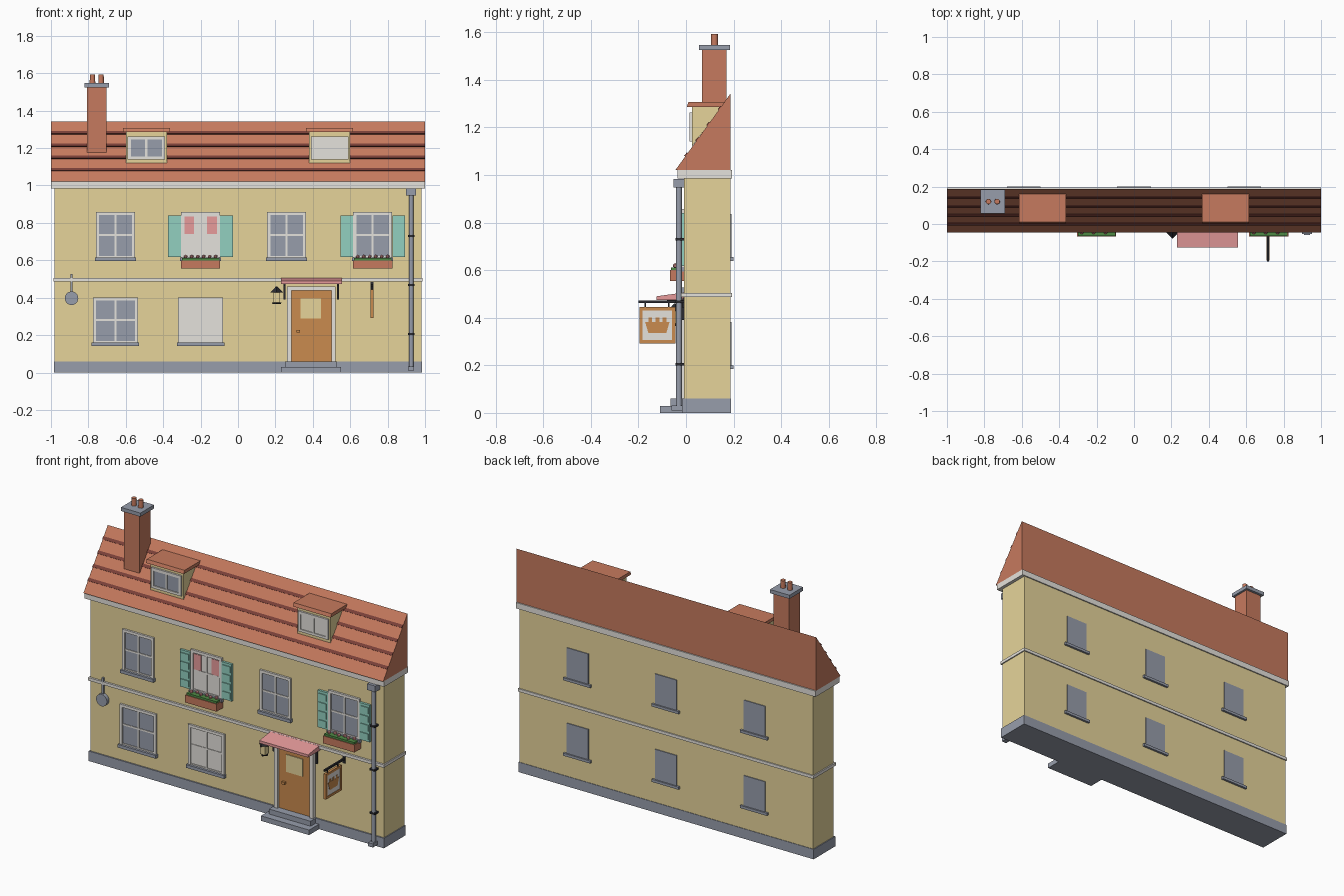
import bpy, bmesh, math
from mathutils import Matrix, Vector

if "Cube" in bpy.data.objects:
    bpy.data.objects.remove(bpy.data.objects["Cube"])


def srgb(h):
    v = [int(h[i:i + 2], 16) / 255 for i in (0, 2, 4)]
    return [c / 12.92 if c < 0.04045 else ((c + 0.055) / 1.055) ** 2.4 for c in v] + [1]


def mat(name, h):
    m = bpy.data.materials.new(name)
    m.diffuse_color = srgb(h)
    m.use_nodes = True
    m.node_tree.nodes["Principled BSDF"].inputs["Base Color"].default_value = m.diffuse_color
    return m


CREAM = mat("cream plaster", "E6D49A")
SLATE = mat("slate grey", "979DAB")
WHITE = mat("off white", "E5E2DC")
CLAY = mat("terracotta", "C67A5E")
DARK = mat("dark clay", "7A4038")
TEAL = mat("teal paint", "92D0C0")
PINK = mat("pink", "E89C9C")
WOOD = mat("orange wood", "CA8B4E")
IRON = mat("black iron", "2B2B30")
GREEN = mat("leaf green", "4F8A45")


def finish(bm, name, m):
    bmesh.ops.recalc_face_normals(bm, faces=bm.faces)
    me = bpy.data.meshes.new(name)
    bm.to_mesh(me)
    bm.free()
    me.materials.append(m)
    ob = bpy.data.objects.new(name, me)
    bpy.context.collection.objects.link(ob)
    return ob


def boxes(name, m, *items):
    """Each item is x0, x1, y0, y1, z0, z1."""
    bm = bmesh.new()
    for x0, x1, y0, y1, z0, z1 in items:
        mx = Matrix.Translation(((x0 + x1) / 2, (y0 + y1) / 2, (z0 + z1) / 2))
        mx = mx @ Matrix.Diagonal((x1 - x0, y1 - y0, z1 - z0, 1))
        bmesh.ops.create_cube(bm, size=1, matrix=mx)
    return finish(bm, name, m)


def prism(name, m, profile, x0, x1):
    """Extrude a y-z profile along x."""
    bm = bmesh.new()
    f = bm.faces.new([bm.verts.new((x0, y, z)) for y, z in profile])
    g = bmesh.ops.extrude_face_region(bm, geom=[f])["geom"]
    bmesh.ops.translate(bm, verts=[v for v in g if isinstance(v, bmesh.types.BMVert)], vec=(x1 - x0, 0, 0))
    return finish(bm, name, m)


def rods(name, m, *items, n=16):
    """Each item is start, end, start radius, end radius."""
    bm = bmesh.new()
    for a, b, r0, r1 in items:
        a, b = Vector(a), Vector(b)
        d = b - a
        mx = Matrix.Translation((a + b) / 2) @ d.to_track_quat('Z', 'Y').to_matrix().to_4x4()
        bmesh.ops.create_cone(bm, cap_ends=True, segments=n, radius1=r0, radius2=r1, depth=d.length, matrix=mx)
    ob = finish(bm, name, m)
    if n > 8:
        ob.data.shade_smooth()
        ob.data.set_sharp_from_angle(angle=math.radians(40))
    return ob


F, B = -0.008, 0.187  # front and back wall planes

# Main walls, plinth, string course and cornice
boxes("walls", CREAM, (-.98, .98, F, B, .06, 1.0))
boxes("plinth", SLATE, (-.985, .985, -.016, .19, 0, .06))
boxes("string_course", WHITE, (-.987, .987, -.02, .194, .487, .505))
boxes("cornice", WHITE, (-1, 1, -.036, .194, .985, 1.02))

# Lean-to roof with raised dark course lines
E, R = (-.045, 1.02), (B, 1.342)
prism("roof", CLAY, [E, R, (B, 1.02)], -1, 1)
L = math.hypot(R[0] - E[0], R[1] - E[1])
dy, dz = (R[0] - E[0]) / L, (R[1] - E[1]) / L
for z in (1.085, 1.15, 1.214, 1.281):
    y = E[0] + (z - E[1]) * dy / dz
    pts = [(y + s * dy - t * dz, z + s * dz + t * dy) for s, t in
           ((-.009, -.004), (-.009, .006), (.009, .004), (.009, -.004))]
    prism("roof_course_line", DARK, pts, -1, 1)

# Chimney
boxes("chimney_stack", CLAY, (-.807, -.703, .067, .17, 1.16, 1.525))
boxes("chimney_cap", SLATE, (-.82, -.69, .055, .185, 1.525, 1.547))
rods("chimney_pots", CLAY, *[((x, .12, 1.547), (x, .12, 1.592), .015, .014) for x in (-.778, -.732)])

# Dormers
for cx, glass in ((-.49, SLATE), (.49, WHITE)):
    prism("dormer_walls", CREAM, [(.025, 1.12), (.025, 1.287), (.15, 1.287)], cx - .11, cx + .11)
    prism("dormer_roof", CLAY, [(.003, 1.286), (.01, 1.306), (.165, 1.306), (.15, 1.286)], cx - .126, cx + .126)
    boxes("dormer_glass", glass, (cx - .083, cx + .083, .02, .03, 1.155, 1.245))
    boxes("dormer_frame", WHITE,
          (cx - .1, cx - .083, .014, .03, 1.14, 1.262), (cx + .083, cx + .1, .014, .03, 1.14, 1.262),
          (cx - .083, cx + .083, .014, .03, 1.14, 1.155), (cx - .083, cx + .083, .014, .03, 1.245, 1.262),
          (cx - .006, cx + .006, .016, .03, 1.155, 1.245))


def window(cx, w, z0, z1, glass):
    """Four-pane front window with frame and sill."""
    h, t, zm = w / 2, .017, (z0 + z1) / 2
    boxes("window_glass", glass, (cx - h + t, cx + h - t, -.012, 0, z0, z1 - t))
    boxes("window_frame", WHITE,
          (cx - h, cx - h + t, -.02, 0, z0, z1), (cx + h - t, cx + h, -.02, 0, z0, z1),
          (cx - h + t, cx + h - t, -.02, 0, z1 - t, z1), (cx - h + t, cx + h - t, -.016, 0, z0, z0 + .008),
          (cx - .005, cx + .005, -.016, 0, z0 + .008, z1 - t),
          (cx - h + t, cx + h - t, -.0155, 0, zm - .005, zm + .005))
    boxes("window_sill", SLATE, (cx - h - .006, cx + h + .006, -.03, 0, z0 - .019, z0))


UP = (-.655, -.2, .26, .72)
for cx in UP:
    window(cx, .208, .614, .858, WHITE if cx == -.2 else SLATE)
window(-.655, .242, .16, .402, SLATE)
window(-.2, .242, .16, .402, WHITE)
boxes("curtains", PINK, (-.287, -.235, -.015, -.008, .735, .835), (-.165, -.113, -.015, -.008, .735, .835))

# Shutters and flower boxes on two upper windows
for cx in (-.2, .72):
    for s in (-1, 1):
        sx = cx + s * .139
        boxes("shutter", TEAL, (sx - .034, sx + .034, -.022, 0, .617, .84),
              *[(sx - .026, sx + .026, -.027, -.02, z, z + .038) for z in (.628, .681, .734, .787)])
    boxes("flower_box", CLAY, (cx - .105, cx + .105, -.068, F, .555, .6))
    boxes("flower_leaves", GREEN, (cx - .1, cx + .1, -.064, -.012, .6, .612))
    bm = bmesh.new()
    for i in range(6):
        bmesh.ops.create_icosphere(bm, subdivisions=1, radius=.011, matrix=Matrix.Translation(
            (cx - .08 + i * .032, -.045 + .012 * (i % 2), .619)))
    finish(bm, "flowers", PINK)

# Back windows
for cx in (-.59, 0, .59):
    for z in (.2, .655):
        boxes("back_window", SLATE, (cx - .072, cx + .072, B - .01, B + .005, z, z + .182))
        boxes("back_sill", SLATE, (cx - .09, cx + .09, B - .01, .2, z - .016, z))

# Door, surround, canopy and steps
boxes("door_steps", SLATE, (.23, .552, -.11, 0, 0, .03), (.252, .53, -.065, 0, .03, .06))
boxes("door_surround", WHITE, (.262, .285, -.032, 0, .06, .46), (.499, .522, -.032, 0, .06, .46),
      (.285, .499, -.032, 0, .438, .46))
boxes("door", WOOD, (.285, .499, -.018, 0, .06, .438))
boxes("door_pane", CREAM, (.335, .445, -.022, -.015, .29, .395))
boxes("door_handle", WOOD, (.312, .332, -.032, -.018, .214, .228))
prism("door_canopy", PINK, [(-.125, .474), (-.125, .49), (F, .506), (F, .474)], .23, .555)
for x in (.243, .53):
    boxes("canopy_bracket", IRON, (x, x + .01, -.02, F, .39, .474), (x, x + .01, -.08, -.02, .464, .474))

# Lantern beside the door
boxes("lantern_body", CREAM, (.19, .224, -.062, -.028, .375, .428))
rods("lantern_top", IRON, ((.207, -.045, .428), (.207, -.045, .46), .034, .004),
     ((.207, -.045, .366), (.207, -.045, .375), .022, .026), n=4)
boxes("lantern_arm", IRON, (.203, .211, -.045, F, .44, .448))

# Hanging round plate on the left
rods("wall_plate", SLATE, ((-.89, F, .397), (-.89, -.03, .397), .036, .036), n=24)
boxes("wall_plate_handle", SLATE, (-.896, -.884, -.02, F, .428, .528))

# Projecting sign
SX = .716
boxes("sign_arm", IRON, (SX - .005, SX + .005, -.2, F, .461, .472), (SX - .008, SX + .008, -.014, F, .44, .485),
      *[(SX - .003, SX + .003, y, y + .006, .443, .462) for y in (-.175, -.075)])
boxes("sign_frame", WOOD, (SX - .008, SX + .008, -.196, -.182, .292, .445), (SX - .008, SX + .008, -.059, -.045, .292, .445),
      (SX - .008, SX + .008, -.182, -.059, .292, .306), (SX - .008, SX + .008, -.182, -.059, .431, .445))
boxes("sign_panel", WHITE, (SX - .005, SX + .005, -.182, -.059, .306, .431))
prism("sign_emblem", WOOD, [(-.158, .335), (-.172, .383), (-.069, .383), (-.083, .335)], SX - .007, SX + .007)
boxes("sign_emblem_tops", WOOD, *[(SX - .007, SX + .007, y - .008, y + .008, .383, .4) for y in (-.15, -.12, -.09)])

# Drainpipe
PX, PY = .926, -.03
rods("drainpipe", SLATE, ((PX, PY, .02), (PX, PY, .95), .013, .013))
boxes("drain_hopper", SLATE, (PX - .027, PX + .027, -.053, F, .947, .984))
boxes("drain_foot", SLATE, (PX - .016, PX + .016, -.06, F, .01, .032))
boxes("drain_clamps", IRON, *[(PX - .018, PX + .018, -.045, F, z - .005, z + .005) for z in (.205, .467, .73)])
